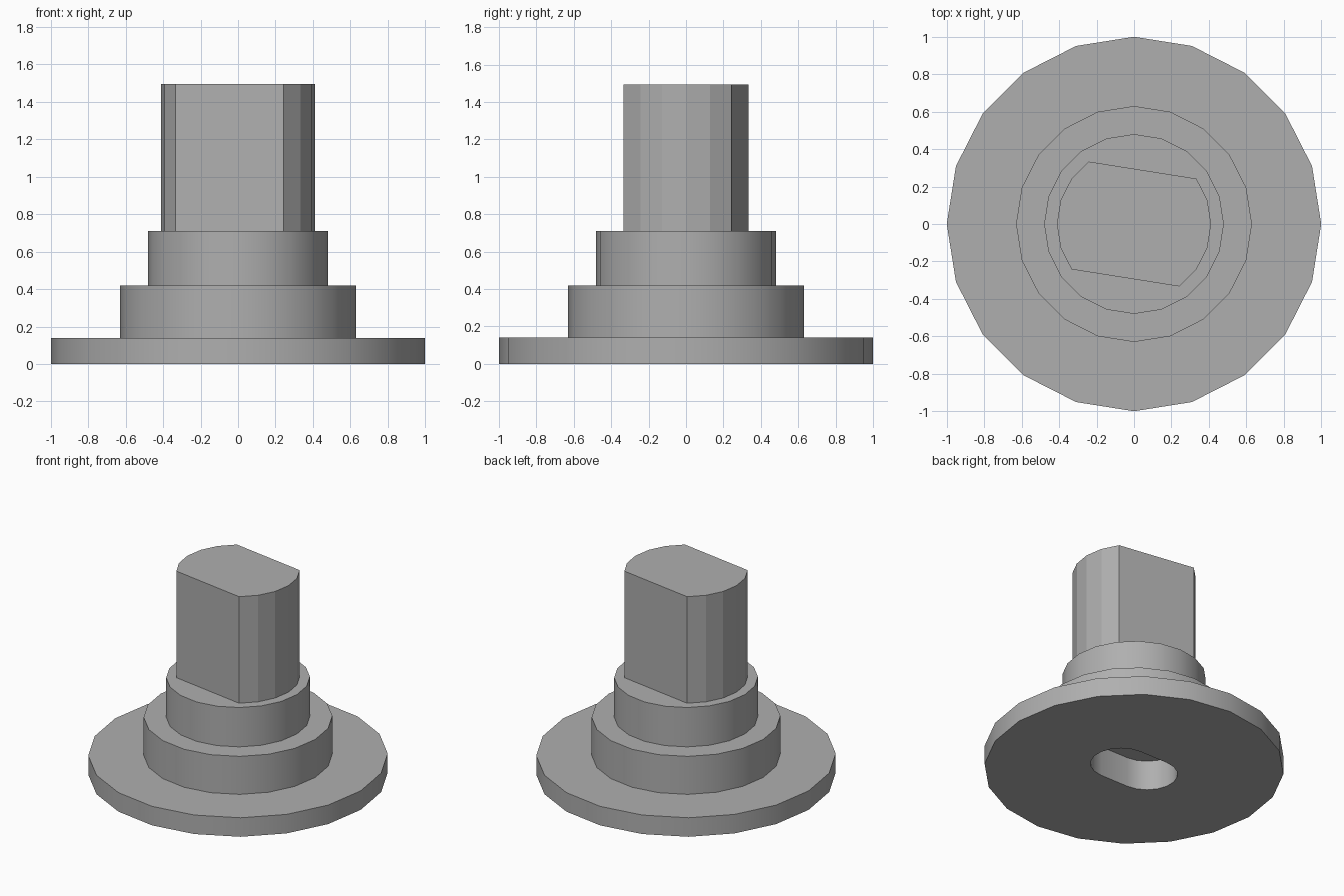
import bpy
import bmesh
from math import sin, cos, radians, pi
from mathutils import Vector

if "Cube" in bpy.data.objects:
    bpy.data.objects.remove(bpy.data.objects["Cube"])

SIDES = 20


def circle(r):
    # 20-gon starting at the front (-y)
    return [Vector((r * cos(radians(18 * i - 90)), r * sin(radians(18 * i - 90)), 0))
            for i in range(SIDES)]


def double_flat(r):
    # circle with two opposite sides straightened into chords
    pts = circle(r)
    for start in (7, 17):
        a, b = pts[start], pts[(start + 5) % SIDES].copy()
        for k in range(1, 5):
            pts[(start + k) % SIDES] = a.lerp(b, k / 5)
    return pts


def slot(half_straight, r):
    # stadium outline running along x
    pts = []
    for side in (0, 1):
        for k in range(10):
            a = radians(-90 + 180 * side + 20 * k)
            cx = half_straight if side == 0 else -half_straight
            pts.append(Vector((cx + r * cos(a), r * sin(a), 0)))
    return pts


pocket, plug = slot(0.113, 0.205), double_flat(0.412)

# Outlines in order: pocket ceiling, pocket mouth, three tiers, plug
sections = [(pocket, 0.22), (pocket, 0.0)]
base = 0.0
for radius, top in ((1.0, 0.14), (0.63, 0.42), (0.48, 0.71)):
    sections += [(circle(radius), base), (circle(radius), top)]
    base = top
sections += [(plug, 0.71), (plug, 1.495)]

bm = bmesh.new()
rings = [[bm.verts.new((p.x, p.y, z)) for p in pts] for pts, z in sections]
bm.faces.new(rings[0])
for lower, upper in zip(rings, rings[1:]):
    for i in range(SIDES):
        j = (i + 1) % SIDES
        bm.faces.new((lower[i], lower[j], upper[j], upper[i]))
bm.faces.new(rings[-1])
bmesh.ops.recalc_face_normals(bm, faces=bm.faces)

mesh = bpy.data.meshes.new("stepped_plug")
bm.to_mesh(mesh)
bm.free()
obj = bpy.data.objects.new("stepped_plug", mesh)
bpy.context.collection.objects.link(obj)

# Dark grey surface
grey = bpy.data.materials.new("dark_grey")
grey.diffuse_color = (0.43, 0.43, 0.43, 1)
grey.use_nodes = True
grey.node_tree.nodes["Principled BSDF"].inputs["Base Color"].default_value = grey.diffuse_color
mesh.materials.append(grey)

# Smooth round tiers, flat facets on the plug
bpy.context.view_layer.objects.active = obj
obj.select_set(True)
bpy.ops.object.shade_smooth_by_angle(angle=pi / 6)
for f in mesh.polygons:
    if f.center.z > 0.72:
        f.use_smooth = False
